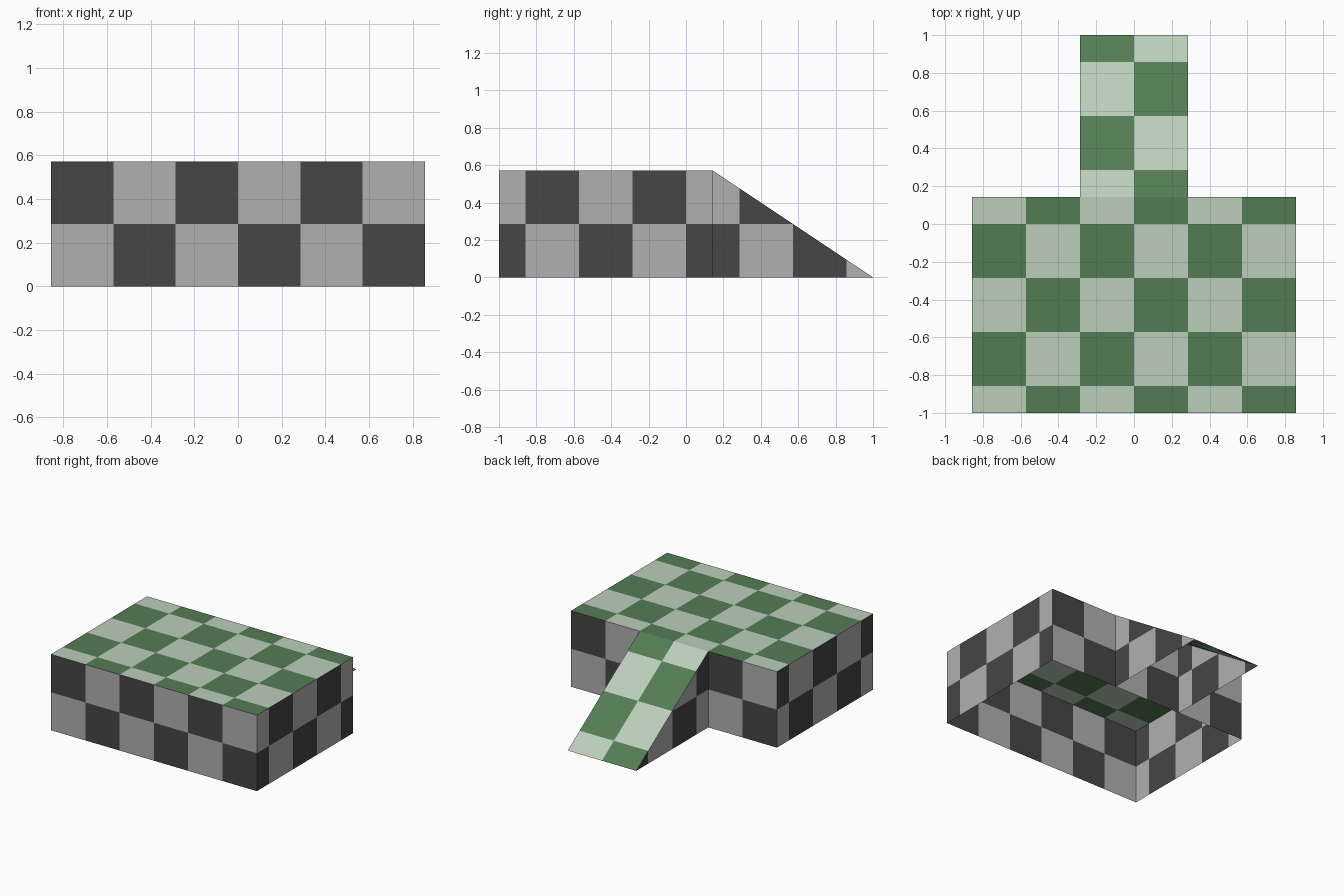
import bpy, bmesh, math

if "Cube" in bpy.data.objects:
    bpy.data.objects.remove(bpy.data.objects["Cube"])

U = 2 / 7  # size of one checker cell


def srgb(*c):
    return [((v / 255 + 0.055) / 1.055) ** 2.4 for v in c] + [1]


def material(name, *c):
    m = bpy.data.materials.new(name)
    m.diffuse_color = srgb(*c)
    m.use_nodes = True
    m.node_tree.nodes["Principled BSDF"].inputs["Base Color"].default_value = m.diffuse_color
    return m


MATS = [material("dark_gray", 70, 70, 70), material("light_gray", 176, 176, 176),
        material("dark_green", 84, 124, 84), material("light_green", 187, 206, 187)]


def checker_index(face):
    """Green on top, gray on the walls; the left and back walls are mirrored."""
    n = face.normal
    x, y, z = (math.floor(v / U) for v in face.calc_center_median())
    if n.z > 0.1:
        return 2 + (x + y) % 2
    if abs(n.x) > 0.5:
        return (y + z + (n.x < 0)) % 2
    return (x + z + (n.y > 0)) % 2


def checkered(name, polygons):
    """Build polygons (in cell units), cut them along the cell grid, colour them."""
    bm = bmesh.new()
    for poly in polygons:
        bm.faces.new([bm.verts.new([c * U for c in p]) for p in poly])
    bmesh.ops.remove_doubles(bm, verts=bm.verts[:], dist=1e-4)
    for axis in range(3):
        for k in range(-3, 4):
            co, no = [0, 0, 0], [0, 0, 0]
            co[axis], no[axis] = k * U, 1
            bmesh.ops.bisect_plane(bm, geom=bm.verts[:] + bm.edges[:] + bm.faces[:],
                                   dist=1e-4, plane_co=co, plane_no=no)
    bm.normal_update()
    for f in bm.faces:
        f.material_index = checker_index(f)
    me = bpy.data.meshes.new(name)
    bm.to_mesh(me)
    bm.free()
    for m in MATS:
        me.materials.append(m)
    bpy.context.collection.objects.link(bpy.data.objects.new(name, me))


# Platform: four walls and a top, open underneath
corners = [(-3, -3.5), (3, -3.5), (3, 0.5), (-3, 0.5)]
walls = [[(*a, 0), (*b, 0), (*b, 2), (*a, 2)]
         for a, b in zip(corners, corners[1:] + corners[:1])]
checkered("platform", walls + [[(*c, 2) for c in corners]])

# Ramp: sloped top and two triangular sides, open underneath
right = [(1, 0.5, 0), (1, 3.5, 0), (1, 0.5, 2)]
left = [(-1, y, z) for _, y, z in reversed(right)]
slope = [(-1, 0.5, 2), (1, 0.5, 2), (1, 3.5, 0), (-1, 3.5, 0)]
# Winding runs clockwise from above here, so reverse it to face up if needed
checkered("ramp", [right, left, slope])
